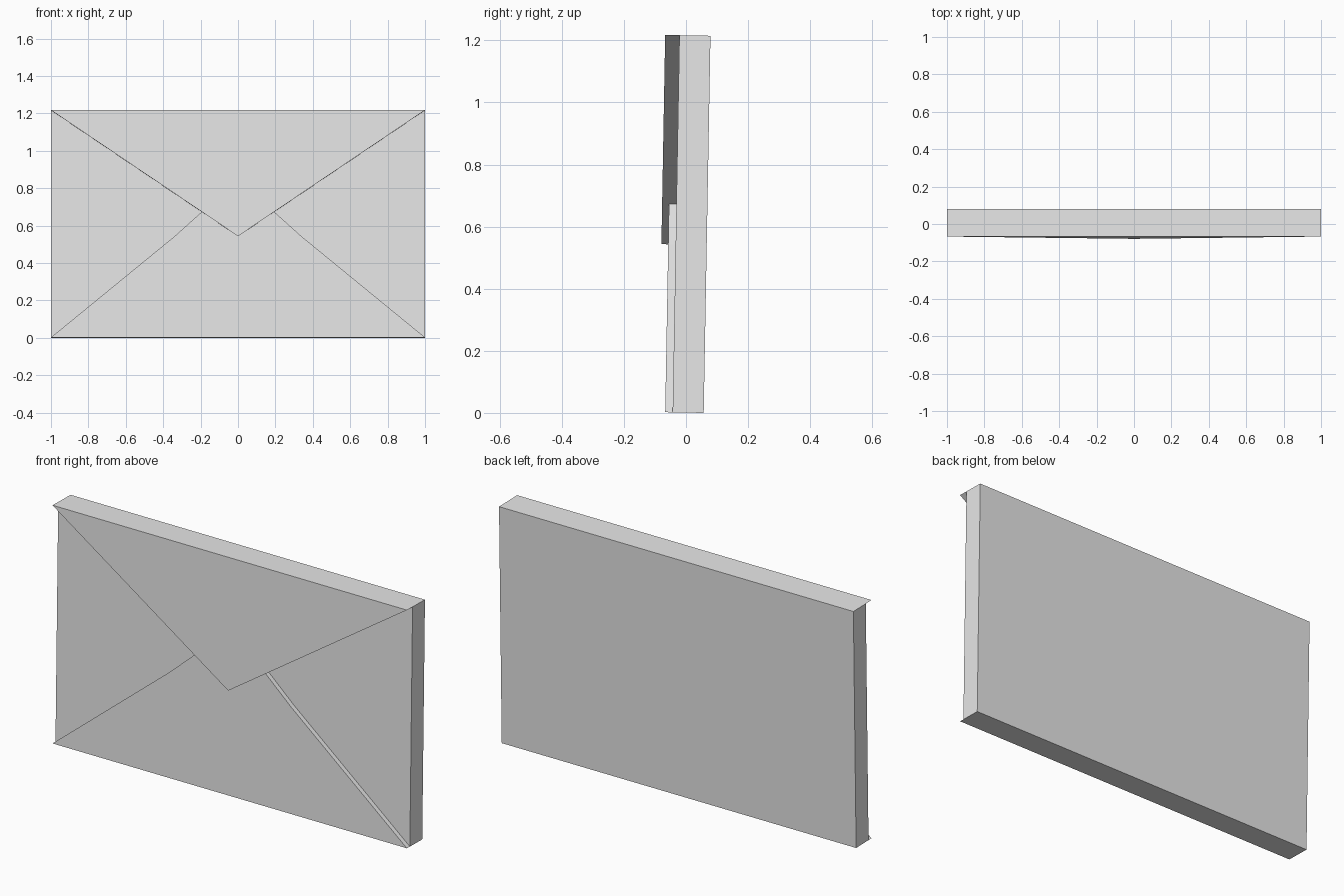
import bpy
import bmesh
from mathutils import Matrix

if "Cube" in bpy.data.objects:
    bpy.data.objects.remove(bpy.data.objects["Cube"], do_unlink=True)

HEIGHT = 1.215
BODY_FRONT = -0.1
LEAN = Matrix.Translation((0, 0.057, 0)) @ Matrix.Rotation(-0.018, 4, "X")

# Single paper colour
paper = bpy.data.materials.new("paper_grey")
paper.use_nodes = True
paper.diffuse_color = (0.8, 0.8, 0.8, 1)
paper.node_tree.nodes["Principled BSDF"].inputs["Base Color"].default_value = (0.8, 0.8, 0.8, 1)


def slab(name, outline, front, back):
    """Extrude an x-z outline from its front depth to its back depth."""
    bm = bmesh.new()
    face = bm.faces.new([bm.verts.new((x, front, z)) for x, z in outline])
    grown = bmesh.ops.extrude_face_region(bm, geom=[face], use_keep_orig=True)
    moved = [v for v in grown["geom"] if isinstance(v, bmesh.types.BMVert)]
    bmesh.ops.translate(bm, verts=moved, vec=(0, back - front, 0))
    bmesh.ops.recalc_face_normals(bm, faces=bm.faces)
    mesh = bpy.data.meshes.new(name)
    bm.to_mesh(mesh)
    bm.free()
    mesh.materials.append(paper)
    obj = bpy.data.objects.new(name, mesh)
    bpy.context.collection.objects.link(obj)
    obj.matrix_world = LEAN
    return obj


def mirrored(half):
    """Complete a right-hand outline with its left-hand reflection."""
    return half + [(-x, z) for x, z in reversed(half)]


# Main envelope block
slab("envelope_body", mirrored([(1, 0), (1, HEIGHT)]), BODY_FRONT, 0)

# Lower flap, with its tip tucked under the upper flap
slab("lower_flap", mirrored([(1, 0), (0.34, 0.54), (0.193, 0.672)]),
     BODY_FRONT - 0.024, BODY_FRONT)

# Thicker triangular upper flap
slab("upper_flap", [(-1, HEIGHT), (0, 0.541), (1, HEIGHT)],
     BODY_FRONT - 0.046, BODY_FRONT)
